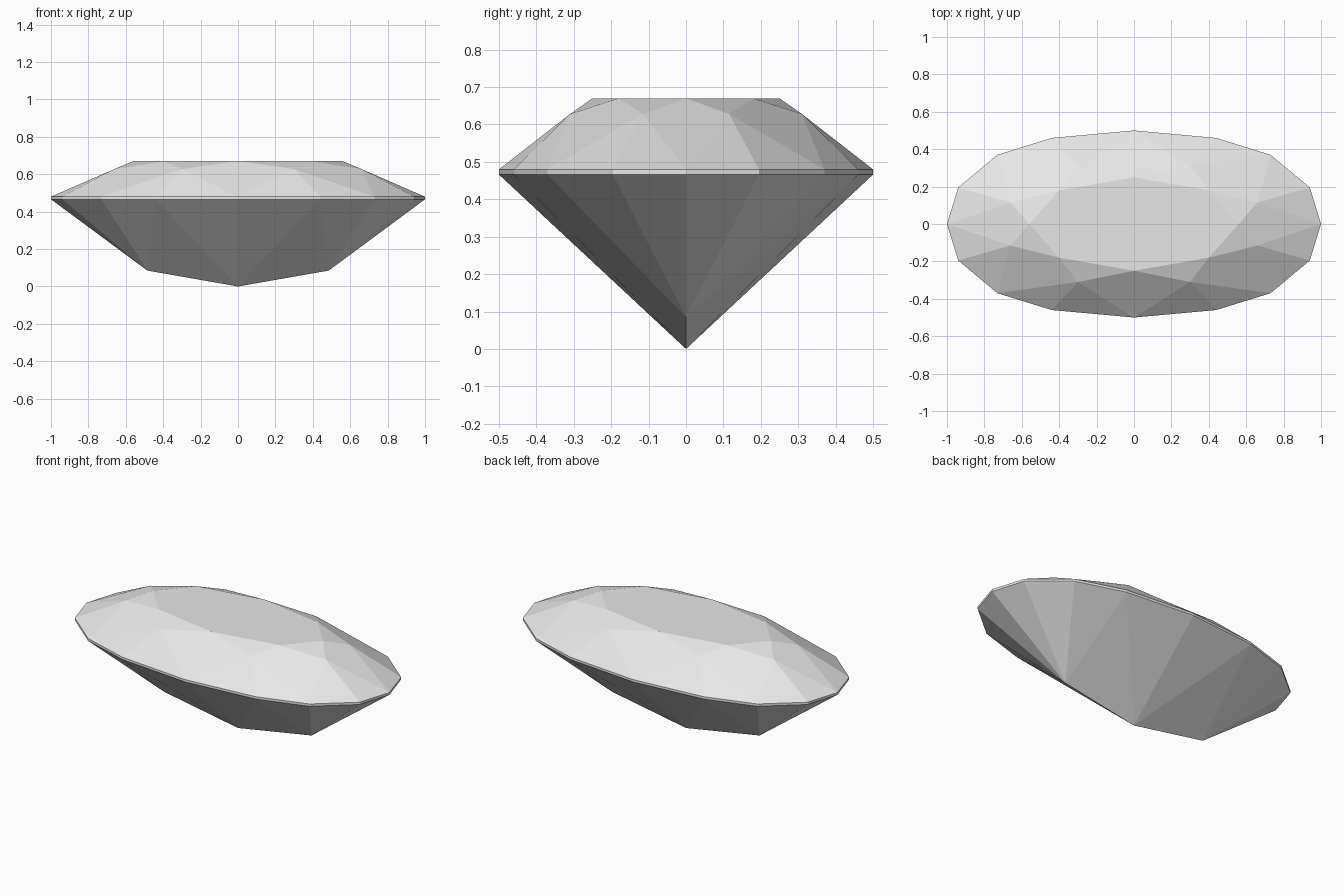
import bpy, bmesh, math

if "Cube" in bpy.data.objects:
    bpy.data.objects.remove(bpy.data.objects["Cube"], do_unlink=True)

# Single flat colour
stone = bpy.data.materials.new("pale grey stone")
stone.use_nodes = True
grey = (0.8, 0.8, 0.8, 1)
stone.diffuse_color = grey
stone.node_tree.nodes["Principled BSDF"].inputs["Base Color"].default_value = grey

bm = bmesh.new()


def ring(quarter, z):
    """Mirror a quarter outline into a full ring of vertices, counter-clockwise."""
    points = {(sx * x + 0.0, sy * y + 0.0)
              for x, y in quarter for sx in (1, -1) for sy in (1, -1)}
    ordered = sorted(points, key=lambda p: math.atan2(p[1], p[0]) % math.tau)
    return [bm.verts.new((x, y, z)) for x, y in ordered]


outline = [(1, 0), (0.94, 0.195), (0.73, 0.37), (0.44, 0.46), (0, 0.5)]
girdle_low = ring(outline, 0.466)
girdle_top = ring(outline, 0.48)
middle = ring([(0.66, 0.115), (0.3, 0.31)], 0.628)
table = ring([(0.56, 0), (0.4, 0.18), (0, 0.25)], 0.67)
count = len(outline) * 4 - 4

# Crown: flat table, star triangles, kites and upper girdle triangles
bm.faces.new(table)
for i in range(len(table)):
    after = (i + 1) % len(table)
    edge, half, end = (girdle_top[(2 * i + k) % count] for k in range(3))
    bm.faces.new((table[i], middle[i], table[after]))
    bm.faces.new((table[i], middle[i - 1], edge, middle[i]))
    bm.faces.new((middle[i], edge, half))
    bm.faces.new((middle[i], half, end))

# Pavilion: fans to the keel ends and the bottom point
culet = bm.verts.new((0, 0, 0))
keel_left, keel_right = (bm.verts.new((x, 0, 0.085)) for x in (0.485, -0.485))
for i in range(count):
    after = (i + 1) % count
    # Thin girdle band
    bm.faces.new((girdle_low[i], girdle_low[after], girdle_top[after], girdle_top[i]))
    mid_x = (girdle_low[i].co.x + girdle_low[after].co.x) / 2
    apex = culet if abs(mid_x) < 0.4 else keel_left if mid_x > 0 else keel_right
    bm.faces.new((girdle_low[after], girdle_low[i], apex))
    if abs(abs(girdle_low[i].co.x) - 0.44) < 0.01:
        keel = keel_left if girdle_low[i].co.x > 0 else keel_right
        bm.faces.new((culet, keel, girdle_low[i]))

bmesh.ops.recalc_face_normals(bm, faces=bm.faces)
mesh = bpy.data.meshes.new("cut_gemstone")
bm.to_mesh(mesh)
bm.free()
mesh.materials.append(stone)
gem = bpy.data.objects.new("cut_gemstone", mesh)
bpy.context.collection.objects.link(gem)
